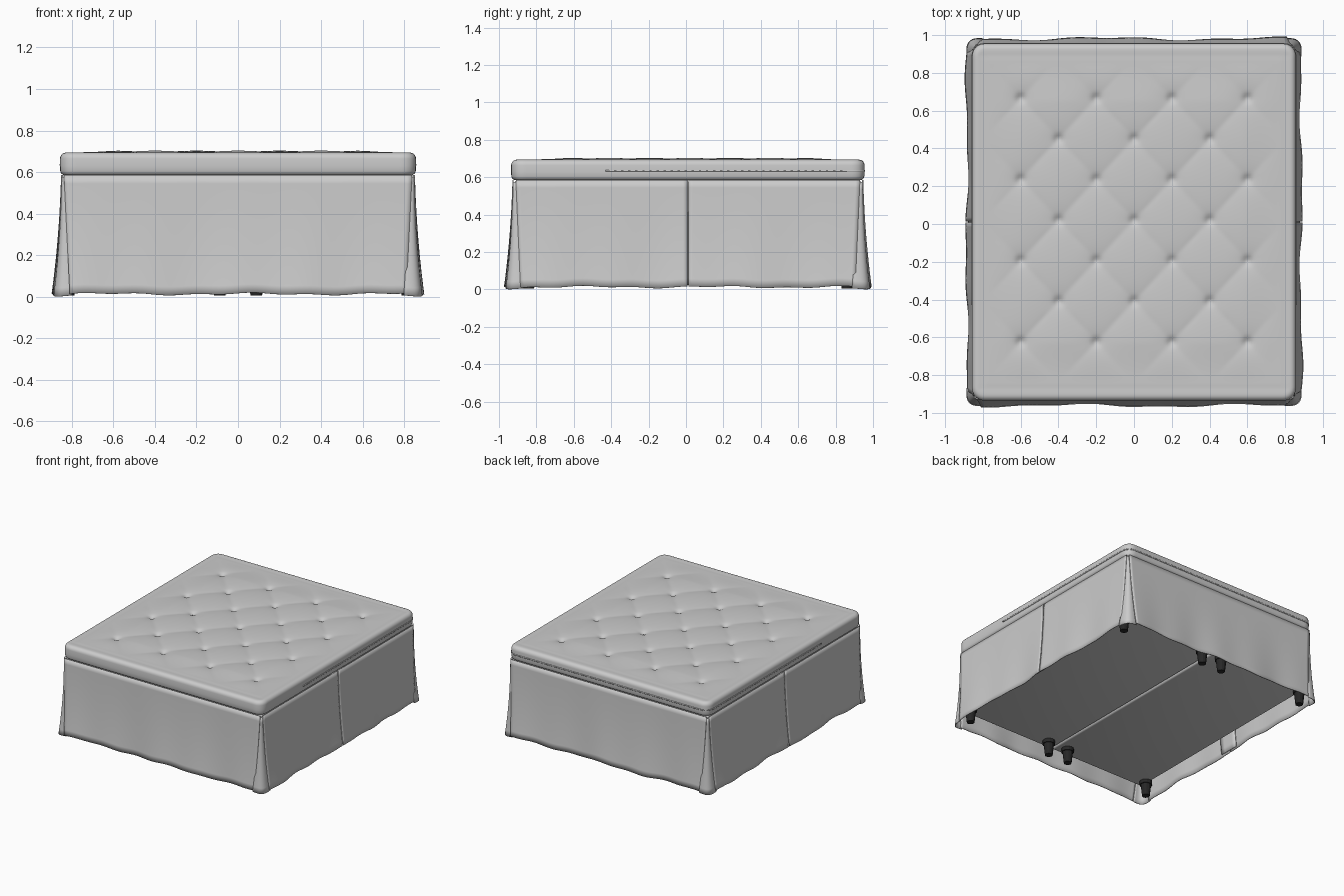
import bpy, bmesh, math
from math import sin, cos, pi, exp
from mathutils import Vector

if "Cube" in bpy.data.objects:
    bpy.data.objects.remove(bpy.data.objects["Cube"])


def material(name, value):
    m = bpy.data.materials.new(name)
    m.use_nodes = True
    m.diffuse_color = (value, value, value, 1)
    m.node_tree.nodes["Principled BSDF"].inputs["Base Color"].default_value = (value, value, value, 1)
    return m


FABRIC = material("grey fabric", 0.6)
BLACK = material("black plastic", 0.02)
CY = 0.01            # the bed body sits slightly toward the back


def finish(bm, name, mat, angle=40):
    bmesh.ops.recalc_face_normals(bm, faces=bm.faces)
    mesh = bpy.data.meshes.new(name)
    bm.to_mesh(mesh)
    bm.free()
    mesh.materials.append(mat)
    ob = bpy.data.objects.new(name, mesh)
    bpy.context.collection.objects.link(ob)
    bpy.ops.object.select_all(action="DESELECT")
    bpy.context.view_layer.objects.active = ob
    ob.select_set(True)
    bpy.ops.object.shade_smooth_by_angle(angle=math.radians(angle))
    return ob


# Mattress topper: tufted grid on top, rounded rim extruded around it
HX, HY, ROLL, CORNER = 0.857, 0.945, 0.03, 0.035


def outward(x, y):
    """Plan direction away from the inner rectangle, for rounded corners."""
    ix, iy = HX - ROLL - CORNER, HY - ROLL - CORNER
    qx, qy = max(-ix, min(ix, x)), max(-iy, min(iy, y))
    return Vector((qx, qy, 0)), Vector((x - qx, y - qy, 0))


def tuft_height(x, y):
    p = (x / 0.2 + (y - 0.01) / 0.215) / 2
    q = (x / 0.2 - (y - 0.01) / 0.215) / 2
    fade = max(0, min(1, (0.78 - abs(x)) / 0.2)) * max(0, min(1, (0.84 - abs(y)) / 0.2))
    pillow = 0.009 * fade * abs(sin(pi * p) * sin(pi * q)) ** 0.6
    dimple = 0
    i, j = round(p), round(q)
    tx, ty = 0.2 * (i + j), 0.215 * (i - j)
    if abs(tx) < 0.65 and abs(ty) < 0.7:
        r = math.hypot(x - tx, y - 0.01 - ty)
        dimple = 0.016 * exp(-(r / 0.022) ** 2) + 0.006 * exp(-(r / 0.06) ** 2)
    seam = min(max(abs(abs(x) - 0.8), 0), abs(abs(y) - 0.88))
    groove = 0.0015 * exp(-(seam / 0.012) ** 2) if abs(x) < 0.82 and abs(y) < 0.9 else 0
    return pillow - dimple - groove


bm = bmesh.new()
bmesh.ops.create_grid(bm, x_segments=130, y_segments=140, size=1)
for v in bm.verts:
    v.co.x *= HX - ROLL
    v.co.y *= HY - ROLL
    v.co.z = 0.694 + tuft_height(v.co.x, v.co.y)
    base, d = outward(v.co.x, v.co.y)
    if d.x and d.y:
        d = d.normalized() * max(abs(d.x), abs(d.y))
        v.co = base + d + Vector((0, 0, v.co.z))
edge = [e for e in bm.edges if e.is_boundary]
rim = [(ROLL * sin(a * pi / 10), 0.664 + 0.03 * cos(a * pi / 10)) for a in range(1, 6)]
rim += [(ROLL, 0.63), (ROLL - 0.001, 0.605), (ROLL - 0.006, 0.593), (ROLL - 0.016, 0.586)]
last = 0
for off, z in rim:
    edge = [g for g in bmesh.ops.extrude_edge_only(bm, edges=edge)["geom"] if isinstance(g, bmesh.types.BMEdge)
            and g.is_boundary]
    for v in {v for e in edge for v in e.verts}:
        n = outward(v.co.x, v.co.y)[1].normalized()
        v.co += n * (off - last)
        v.co.z = z
    last = off
bmesh.ops.contextual_create(bm, geom=edge)
topper = finish(bm, "topper", FABRIC)
topper.location.y = CY


# Generic sheet from a point function of u (along) and v (0 top, 1 hem)
def sheet(name, fn, nu, nv=14, thick=0.006):
    bm = bmesh.new()
    rows = [[bm.verts.new(fn(i / nu, j / nv)) for i in range(nu + 1)] for j in range(nv + 1)]
    for a, b in zip(rows, rows[1:]):
        for i in range(nu):
            bm.faces.new((a[i], a[i + 1], b[i + 1], b[i]))
    ob = finish(bm, name, FABRIC)
    mod = ob.modifiers.new("cloth thickness", "SOLIDIFY")
    mod.thickness = thick
    mod.offset = 0
    return ob


# Zip along the back and part of both sides
def zip_path(u, v):
    z = 0.639 - 0.008 * v
    hx, hy, r, y0 = HX + 0.001, HY + 0.001, 0.065, -0.43 - CY
    if u < 0.35 or u > 0.65:
        t = min(u, 1 - u) / 0.35
        return (math.copysign(hx, 0.5 - u), y0 + t * (hy - r - y0) + CY, z)
    if 0.4 <= u <= 0.6:
        return ((hx - r) * (0.5 - u) / 0.1, hy + CY, z)
    a = (min(u, 1 - u) - 0.35) / 0.05 * pi / 2
    return (math.copysign(hx - r + r * cos(a), 0.5 - u), hy - r + r * sin(a) + CY, z)


sheet("zip_strip", zip_path, 100, 1, 0.004)


# Skirt: flared panels on four sides, with an inverted pleat at each corner
TOP = 0.585


def flare(v):
    return 0.012 * v + 0.022 * v ** 2.2


def hem(s, v):
    return TOP - v * (TOP - 0.013 - 0.004 * sin(9 * s + 1) - 0.003 * sin(23 * s))


def ripple(s, v):
    return v ** 1.5 * (0.007 * sin(7 * s + 0.5) + 0.004 * sin(17 * s + 2))


def end_panel(side):
    def fn(u, v):
        x = (u * 2 - 1) * (0.838 - 0.028 * v)
        return (x, CY + side * (0.935 + flare(v) + ripple(x * side + 0.3, v)), hem(x, v))
    return fn


def side_panel(side, y_from, y_to):
    def fn(u, v):
        tuck = 0.025 * v
        a, b = (y_from + tuck, y_to) if y_from < -0.5 else (y_from, y_to - tuck)
        y = a + (b - a) * u
        return (side * (0.849 + flare(v) + ripple(y * side, v)), y + CY, hem(y + 2, v))
    return fn


def pleat(sx, sy):
    def fn(u, v):
        a = u * pi / 2
        ca, sa = cos(a) ** 0.75, sin(a) ** 0.75
        swell = 0.006 * v * v * sin(2 * a)
        ix, iy = 0.838 - 0.04 * v, 0.918 - 0.04 * v
        ox, oy = 0.845 + flare(v) * 1.15 - ix, 0.931 + flare(v) * 1.15 - iy
        return (sx * (ix + ox * max(ca, 0) + swell), CY + sy * (iy + oy * max(sa, 0) + swell),
                TOP - 0.01 - v * (TOP - 0.016 + 0.005 * sin(2 * a)))
    return fn


for name, s in (("front", -1), ("back", 1)):
    sheet(f"{name}_skirt_panel", end_panel(s), 70)
for name, s in (("left", 1), ("right", -1)):
    sheet(f"{name}_front_skirt_panel", side_panel(s, -0.92, -0.003), 40)
    sheet(f"{name}_back_skirt_panel", side_panel(s, 0.003, 0.92), 40)
    # backing cloth behind the slit
    sheet(f"{name}_slit_backing", lambda u, v, s=s: (
        s * (0.842 + flare(v)), CY + (u - 0.5) * 0.16, TOP - v * 0.56), 4)
    for end, t in (("front", -1), ("back", 1)):
        sheet(f"{name}_{end}_corner_pleat", pleat(s, t), 14)

# Two base boxes side by side
for name, s in (("left", 1), ("right", -1)):
    bm = bmesh.new()
    bmesh.ops.create_cube(bm, size=1)
    for v in bm.verts:
        v.co = (s * 0.4205 + v.co.x * 0.835, CY + v.co.y * 1.85, 0.3525 + v.co.z * 0.465)
    bmesh.ops.bevel(bm, geom=bm.edges[:], offset=0.015, segments=3, affect="EDGES", profile=0.5)
    finish(bm, f"{name}_base", FABRIC)

# Tapered feet: four under each base box
for sx in (-1, 1):
    for x in (0.088, 0.815):
        for sy in (-1, 1):
            bm = bmesh.new()
            for r1, r2, z, h in ((0.028, 0.038, 0.05, 0.09), (0.045, 0.045, 0.11, 0.035)):
                part = bmesh.ops.create_cone(bm, cap_ends=True, segments=12, radius1=r1, radius2=r2, depth=h)
                bmesh.ops.translate(bm, verts=part["verts"], vec=(sx * x, CY + sy * 0.85, z))
            finish(bm, "foot", BLACK, 25)
